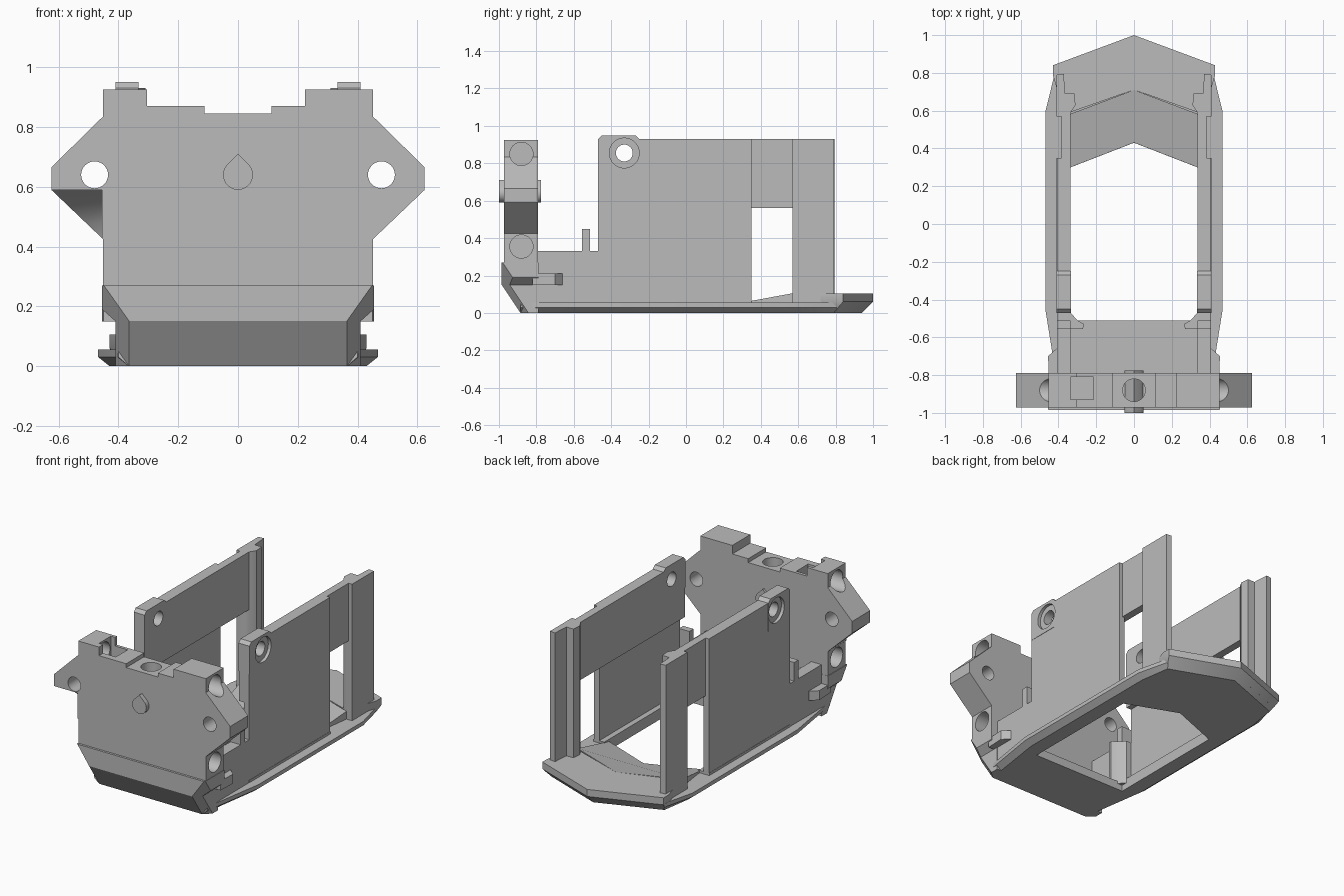
import bpy, bmesh, math
from mathutils import Vector

if "Cube" in bpy.data.objects:
    bpy.data.objects.remove(bpy.data.objects["Cube"])

grey = bpy.data.materials.new("light_grey")
grey.diffuse_color = (0.5, 0.5, 0.5, 1)
grey.use_nodes = True
grey.node_tree.nodes["Principled BSDF"].inputs["Base Color"].default_value = grey.diffuse_color


def loft(name, rings):
    """Closed solid skinned through rings of equal point count."""
    bm = bmesh.new()
    vs = [[bm.verts.new(p) for p in r] for r in rings]
    n = len(rings[0])
    for a, b in zip(vs, vs[1:]):
        for i in range(n):
            bm.faces.new((a[i], a[(i + 1) % n], b[(i + 1) % n], b[i]))
    bm.faces.new(vs[0])
    bm.faces.new(vs[-1])
    bmesh.ops.recalc_face_normals(bm, faces=bm.faces)
    me = bpy.data.meshes.new(name)
    bm.to_mesh(me)
    bm.free()
    me.materials.append(grey)
    ob = bpy.data.objects.new(name, me)
    bpy.context.collection.objects.link(ob)
    return ob


def prism(name, pts, axis, a, b):
    put = {'x': lambda p, t: (t, p[0], p[1]), 'y': lambda p, t: (p[0], t, p[1]),
           'z': lambda p, t: (p[0], p[1], t)}[axis]
    return loft(name, [[put(p, t) for p in pts] for t in (a, b)])


def box(name, x0, x1, y0, y1, z0, z1):
    return prism(name, [(x0, y0), (x1, y0), (x1, y1), (x0, y1)], 'z', z0, z1)


def rod(name, c, r, axis, a, b, n=32):
    return prism(name, [(c[0] + r * math.cos(2 * math.pi * i / n),
                         c[1] + r * math.sin(2 * math.pi * i / n)) for i in range(n)], axis, a, b)


def cut(ob, *cutters, op='DIFFERENCE'):
    for c in cutters:
        m = ob.modifiers.new("cut", 'BOOLEAN')
        m.object, m.operation, m.solver = c, op, 'EXACT'
    bpy.context.view_layer.update()
    me = bpy.data.meshes.new_from_object(ob.evaluated_get(bpy.context.evaluated_depsgraph_get()))
    ob.modifiers.clear()
    ob.data = me
    for c in cutters:
        bpy.data.objects.remove(c)


def slice_off(ob, co, no):
    bm = bmesh.new()
    bm.from_mesh(ob.data)
    bmesh.ops.bisect_plane(bm, geom=bm.verts[:] + bm.edges[:] + bm.faces[:],
                           plane_co=co, plane_no=no, clear_outer=True)
    bmesh.ops.holes_fill(bm, edges=[e for e in bm.edges if e.is_boundary])
    bmesh.ops.recalc_face_normals(bm, faces=bm.faces)
    bm.to_mesh(ob.data)
    bm.free()


def sym(half):
    """Mirror a half outline; points on x = 0 are kept once."""
    return half + [(-x, y) for x, y in reversed(half) if x > 0]


# Base plate with bevelled underside and arrow-ended opening
def ring(half, z):
    return [(x, y, z) for x, y in sym(half)]


low = [(0, .94), (.40, .79), (.43, .59), (.43, -.45), (.365, -.885)]
rim = [(0, .97), (.415, .815), (.468, .6), (.468, -.46), (.40, -.885)]
base = loft("base_plate", [ring(low, 0), ring(rim, .03), ring(rim, .055)])
cut(base, prism("opening", [(-.335, -.51), (.335, -.51), (.335, .3), (0, .43), (-.335, .3)],
                'z', -.1, .2))

# Raised rear lip and the ramp leading down from it
out0 = [(0, .965), (.415, .81), (.40, .78), (.37, .58), (0, .71)]
out1 = [(0, 1.0), (.43, .84), (.43, .79), (.37, .58), (0, .71)]


def rear_ring(h, z):
    return [(x, y, z) for x, y in h] + [(-x, y, z) for x, y in h[-2:0:-1]]


loft("rear_lip", [rear_ring(out0, .025), rear_ring(out1, .06), rear_ring(out1, .105)])
back = [(.37, .57), (0, .71), (-.37, .57)]
front = [(-.335, .3), (0, .43), (.335, .3)]
loft("rear_ramp", [[(x, y, .05) for x, y in front + back],
                   [(x, y + .002, .056) for x, y in front] + [(x, y, .105) for x, y in back]])

# Side walls, mirrored left and right
for s, side in ((1, "right"), (-1, "left")):
    panel = box(side + "_outer_panel", .37 * s, .408 * s, -.47, .35, .03, .93)
    plate = box(side + "_inner_plate", .335 * s, .385 * s, -.47, .6, .56, .93)
    boss = prism(side + "_boss",
                 [(-.47, .75), (-.25, .75), (-.25, .93), (-.27, .95), (-.45, .95), (-.47, .93)],
                 'x', .333 * s, .41 * s)
    for ob in (panel, plate, boss):
        cut(ob, rod("bore", (-.33, .855), .045, 'x', .2 * s, .6 * s),
            rod("counterbore", (-.33, .855), .08, 'x', .39 * s, .6 * s))
    # Rear post with its inward rib
    prism(side + "_rear_post",
          [(.41 * s, .57), (.41 * s, .79), (.372 * s, .795), (.365 * s, .69), (.315 * s, .69),
           (.31 * s, .63), (.335 * s, .59), (.37 * s, .57)], 'z', .03, .93)
    # Low front wall, upright tab and corner gusset
    box(side + "_front_wall", .335 * s, .408 * s, -.79, -.47, .03, .33)
    box(side + "_tab", .335 * s, .408 * s, -.555, -.512, .3, .45)
    prism(side + "_gusset", [(.335 * s, -.555), (.27 * s, -.555), (.265 * s, -.53),
                             (.3 * s, -.51), (.335 * s, -.47)], 'z', .04, .33)
    # Floor ledge beside the opening
    box(side + "_ledge", .335 * s, .41 * s, -.47, .35, .03, .07)
    # Side wing behind the nose
    prism(side + "_wing", [(.38 * s, -.82), (.45 * s, -.82), (.455 * s, -.70),
                           (.41 * s, -.66), (.38 * s, -.66)], 'z', .15, .21)

# Front block: upright plate with ears and stepped top
low_half = [(.41, 0), (.41, .15), (.452, .19)]
ear = [(.452, .425), (.625, .59), (.625, .665), (.452, .835), (.452, .925)]
right = low_half + ear + [(.225, .925), (.225, .87), (.112, .87), (.112, .845)]
left = [(-.112, .845), (-.112, .87), (-.305, .87), (-.305, .925)] + \
       [(-x, z) for x, z in reversed(low_half + ear)]
block = prism("front_block", right + left, 'y', -.972, -.79)
nose = prism("nose", sym([(0, .27), (.455, .27), (.455, .19), (.41, .15), (.41, 0)]),
             'y', -.986, -.789)
for ob in (block, nose):
    slice_off(ob, (0, -.985, .15), (0, -.15, -.1))
    for s in (1, -1):
        slice_off(ob, (.365 * s, -.985, .15), (.012 * s, -.01275, -.0085))

# Bolt holes, top pocket and the scooped left ear
cutters = [rod("top_hole", (0, -.88), .06, 'z', .65, 1.0),
           box("pocket", -.335, -.215, -.93, -.81, .72, 1.0),
           prism("scoop", [(-1.0, .59), (-.95, .59), (-.87, .54), (-.82, .48), (-.795, .42),
                           (-1.0, .40)], 'x', -.7, -.456)]
for s in (1, -1):
    cutters.append(rod("ear_hole", (.48 * s, .64), .045, 'y', -1.1, -.7))
    for z in (.85, .355):
        cutters.append(rod("side_hole", (-.88, z), .062, 'x', .33 * s, .6 * s))
cut(block, *cutters)

# Drop-shaped stud through the front block
a0 = math.radians(40)
drop = [(0, .71)] + [(.05 * math.cos(a), .64 + .05 * math.sin(a)) for a in
                     [a0 - i * (math.pi + 2 * a0) / 20 for i in range(21)]]
prism("drop_stud", drop, 'y', -1.0, -.775)

# Smooth round surfaces, keep hard edges
for ob in bpy.context.scene.objects:
    ob.select_set(True)
    bpy.context.view_layer.objects.active = ob
bpy.ops.object.shade_smooth_by_angle(angle=math.radians(30))
